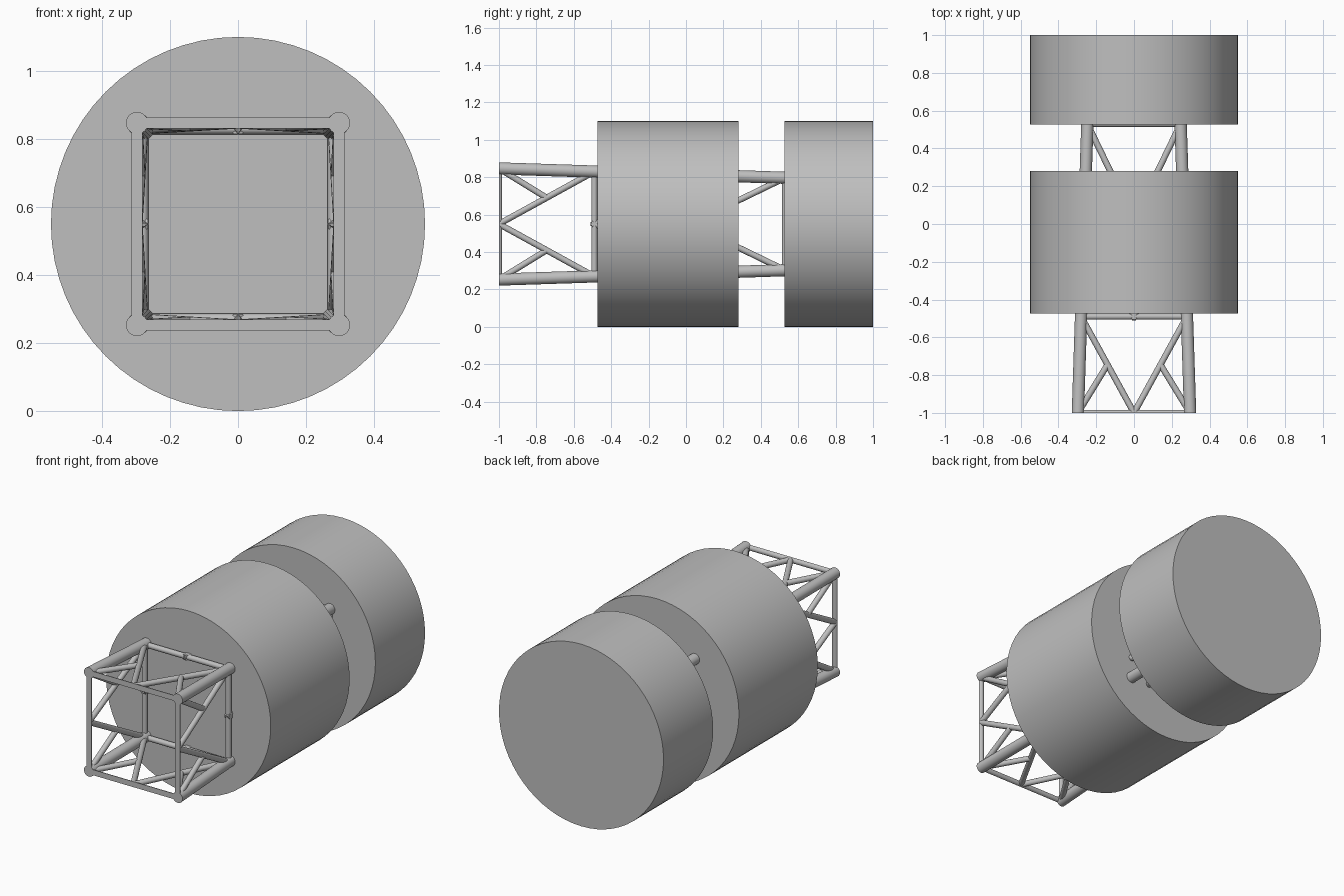
import bpy, bmesh
from mathutils import Vector, Matrix

cube = bpy.data.objects.get("Cube")
if cube:
    bpy.data.objects.remove(cube, do_unlink=True)

grey = bpy.data.materials.new("plain grey")
grey.use_nodes = True
colour = (0.52, 0.52, 0.52, 1)
grey.diffuse_color = colour
grey.node_tree.nodes["Principled BSDF"].inputs["Base Color"].default_value = colour

MID = 0.55                      # height of the long axis
RINGS = [-1, -0.49, 0.02, 0.53]  # y of the square frames


def tube(name, a, b, radius, sides):
    """Closed cylinder from a to b, trimmed flat at the front plane."""
    a, b = Vector(a), Vector(b)
    d = b - a
    bm = bmesh.new()
    turn = d.to_track_quat('Z', 'Y').to_matrix().to_4x4()
    bmesh.ops.create_cone(bm, cap_ends=True, segments=sides, radius1=radius,
                          radius2=radius, depth=d.length,
                          matrix=Matrix.Translation((a + b) / 2) @ turn)
    if min(v.co.y for v in bm.verts) < -1.0001:
        cut = bmesh.ops.bisect_plane(bm, geom=bm.verts[:] + bm.edges[:] + bm.faces[:],
                                     plane_co=(0, -1, 0), plane_no=(0, -1, 0),
                                     clear_outer=True)
        rim = [e for e in cut["geom_cut"] if isinstance(e, bmesh.types.BMEdge)]
        bmesh.ops.holes_fill(bm, edges=rim, sides=0)
    bmesh.ops.recalc_face_normals(bm, faces=bm.faces[:])
    mesh = bpy.data.meshes.new(name)
    bm.to_mesh(mesh)
    bm.free()
    mesh.materials.append(grey)
    obj = bpy.data.objects.new(name, mesh)
    bpy.context.collection.objects.link(obj)
    bpy.ops.object.select_all(action='DESELECT')
    obj.select_set(True)
    bpy.context.view_layer.objects.active = obj
    bpy.ops.object.shade_smooth_by_angle()
    return obj


def half_width(y):
    """Half the width of the tapering truss at y."""
    return 0.297 - 0.0327 * (y + 1)


def on_side(side, across, y):
    """Point on one of the four truss sides; across runs from -1 to 1."""
    w = half_width(y)
    p = Matrix.Rotation(side * 1.5707963, 3, 'Y') @ Vector((across * w, 0, w))
    return p + Vector((0, y, MID))


# Drums
tube("front_drum", (0, -0.473, MID), (0, 0.28, MID), 0.55, 64)
tube("rear_drum", (0, 0.526, MID), (0, 1, MID), 0.55, 64)

# Truss, one side at a time
for side in range(4):
    tube("corner_rail", on_side(side, 1, -1.02), on_side(side, 1, 0.56), 0.0325, 24)
    for y in RINGS:
        tube("frame_bar", on_side(side, -1, y), on_side(side, 1, y), 0.0165, 16)
    for y0, y1 in zip(RINGS, RINGS[1:]):
        apex = on_side(side, 0, y0)
        for s in (-1, 1):
            corner = on_side(side, s, y1)
            tube("diagonal_strut", apex + (apex - corner) * 0.03, corner, 0.0165, 16)
            tube("short_brace", (apex + corner) / 2, on_side(side, s, y0), 0.0165, 16)
